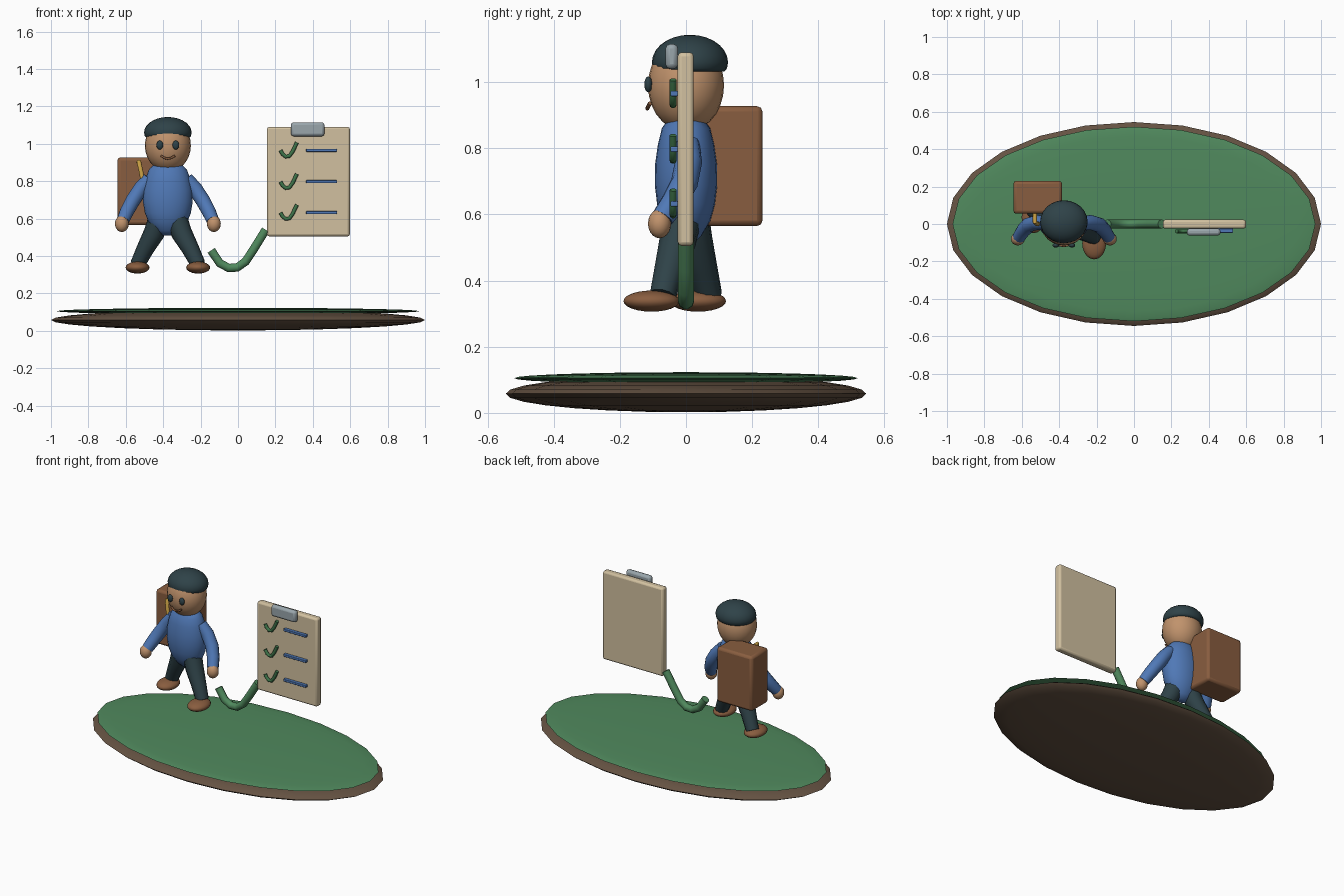
import bpy, bmesh
from math import sin, cos, pi

if "Cube" in bpy.data.objects:
    bpy.data.objects.remove(bpy.data.objects["Cube"])


def mat(name, r, g, b):
    m = bpy.data.materials.new(name)
    m.diffuse_color = (r, g, b, 1)
    m.use_nodes = True
    m.node_tree.nodes["Principled BSDF"].inputs["Base Color"].default_value = m.diffuse_color
    return m


GREEN = mat("green", .08, .25, .11)
DARKGREEN = mat("dark_green", .05, .18, .07)
EARTH = mat("earth", .13, .085, .055)
BLUE = mat("blue", .08, .19, .47)
SKIN = mat("skin", .53, .29, .15)
DARK = mat("dark", .028, .055, .065)
BROWN = mat("brown", .25, .11, .05)
PAPER = mat("paper", .64, .53, .35)
METAL = mat("metal", .32, .38, .41)
YELLOW = mat("yellow", .6, .36, .06)
CX = -.375   # centre line of the figure


def finish(o, name, m, angle=.9):
    o.name = name
    o.data.materials.clear()
    o.data.materials.append(m)
    bpy.ops.object.select_all(action='DESELECT')
    o.select_set(True)
    bpy.context.view_layer.objects.active = o
    bpy.ops.object.shade_smooth_by_angle(angle=angle)
    return o


def ball(name, loc, radii, m, seg=24, rings=14):
    bpy.ops.mesh.primitive_uv_sphere_add(segments=seg, ring_count=rings, radius=1, location=loc)
    o = bpy.context.object
    for v in o.data.vertices:
        v.co = [a * b for a, b in zip(v.co, radii)]
    return finish(o, name, m)


def box(name, lo, hi, m, bevel):
    bpy.ops.mesh.primitive_cube_add(size=1, location=[(a + b) / 2 for a, b in zip(lo, hi)])
    o = bpy.context.object
    for v in o.data.vertices:
        v.co = [c * (b - a) for c, a, b in zip(v.co, lo, hi)]
    mod = o.modifiers.new("bevel", 'BEVEL')
    mod.width, mod.segments = bevel, 2
    return finish(o, name, m, .6)


def tube(name, pts, radii, m):
    c = bpy.data.curves.new(name, 'CURVE')
    c.dimensions = '3D'
    c.bevel_depth, c.bevel_resolution, c.use_fill_caps = 1, 3, True
    s = c.splines.new('POLY')
    s.points.add(len(pts) - 1)
    for i, (p, q) in enumerate(zip(s.points, pts)):
        p.co = (*q, 1)
        p.radius = radii[i] if isinstance(radii, (list, tuple)) else radii
    o = bpy.data.objects.new(name, c)
    bpy.context.collection.objects.link(o)
    bpy.ops.object.select_all(action='DESELECT')
    o.select_set(True)
    bpy.context.view_layer.objects.active = o
    bpy.ops.object.convert(target='MESH')
    return finish(bpy.context.object, name, m)


# Ground island
ball("ground_base", (0, 0, .058), (1, .545, .056), EARTH)
ball("ground_grass", (0, 0, .105), (.97, .52, .018), GREEN)

# Torso: lathed barrel, flattened front to back
profile = [(.51, .03), (.535, .066), (.58, .103), (.63, .123), (.69, .133),
           (.75, .132), (.81, .12), (.86, .103), (.895, .07)]
bm = bmesh.new()
N = 24
rows = [[bm.verts.new((r * cos(2 * pi * i / N), .71 * r * sin(2 * pi * i / N), z)) for i in range(N)]
        for z, r in profile]
for a, b in zip(rows, rows[1:]):
    for i in range(N):
        j = (i + 1) % N
        bm.faces.new((a[i], a[j], b[j], b[i]))
bm.faces.new(rows[0][::-1])
bm.faces.new(rows[-1])
me = bpy.data.meshes.new("torso")
bm.to_mesh(me)
bm.free()
torso = bpy.data.objects.new("torso", me)
torso.location.x = CX
bpy.context.collection.objects.link(torso)
finish(torso, "torso", BLUE)

# Head, hair cap and mouth
ball("head", (CX, 0, .99), (.123, .115, .14), SKIN)
hair = ball("hair", (CX, .012, 1.06), (.127, .115, .083), DARK)
for v in hair.data.vertices:
    v.co.z = max(v.co.z, -.028)
tube("mouth", [(CX + .037 * t, -.117 + .008 * t * t, .92 + .016 * t * t) for t in (-1, -.5, 0, .5, 1)],
     .006, BROWN)

# Paired parts; the leg on +x steps forward
for side, s in (("left", -1), ("right", 1)):
    ball(side + "_eye", (CX + s * .043, -.114, .993), (.018, .012, .024), DARK, 16, 10)
    tube(side + "_arm", [(CX + s * x, y, z) for x, y, z in
                         ((.10, .005, .815), (.145, .008, .76), (.188, -.005, .695),
                          (.218, -.035, .64), (.24, -.07, .59))],
         [.036, .041, .041, .039, .035], BLUE)
    ball(side + "_hand", (CX + s * .246, -.08, .572), (.037, .035, .044), SKIN, 16, 10)
    tube(side + "_leg", [(CX + s * x, -s * y, z) for x, y, z in
                         ((.045, .01, .60), (.075, .025, .52), (.12, .048, .44), (.162, .07, .355))],
         [.06, .056, .047, .04], DARK)
    ball(side + "_shoe", (CX + s * .162, -s * .07 - .034, .338), (.064, .085, .032), BROWN, 20, 12)

# Backpack and strap
box("backpack", (-.645, .055, .565), (-.385, .231, .927), BROWN, .016)
tube("backpack_strap", [(-.53, .06, .90), (-.53, .01, .905), (-.518, 0, .85), (-.47, .01, .58),
                        (-.47, .06, .575)], .012, YELLOW)

# Clipboard
box("clipboard", (.155, -.025, .505), (.598, .023, 1.09), PAPER, .012)
box("clip", (.283, -.062, 1.04), (.462, -.024, 1.115), METAL, .014)
tick = [(-.038, 0), (-.027, -.02), (-.01, -.034), (.01, -.031), (.028, -.005), (.05, .042)]
for n, z in enumerate((.965, .797, .632), 1):
    tube(f"tick_{n}", [(.265 + x, -.039, z + dz) for x, dz in tick], .0105, DARKGREEN)
    box(f"line_{n}", (.364, -.047, z - .008), (.53, -.024, z + .008), BLUE, .003)

# Large check mark path joining figure and clipboard
tube("big_check", [(-.143, 0, .43), (-.098, 0, .362), (-.05, 0, .336), (-.005, 0, .338),
                   (.04, 0, .37), (.085, 0, .438), (.148, 0, .54)], .024, GREEN)
